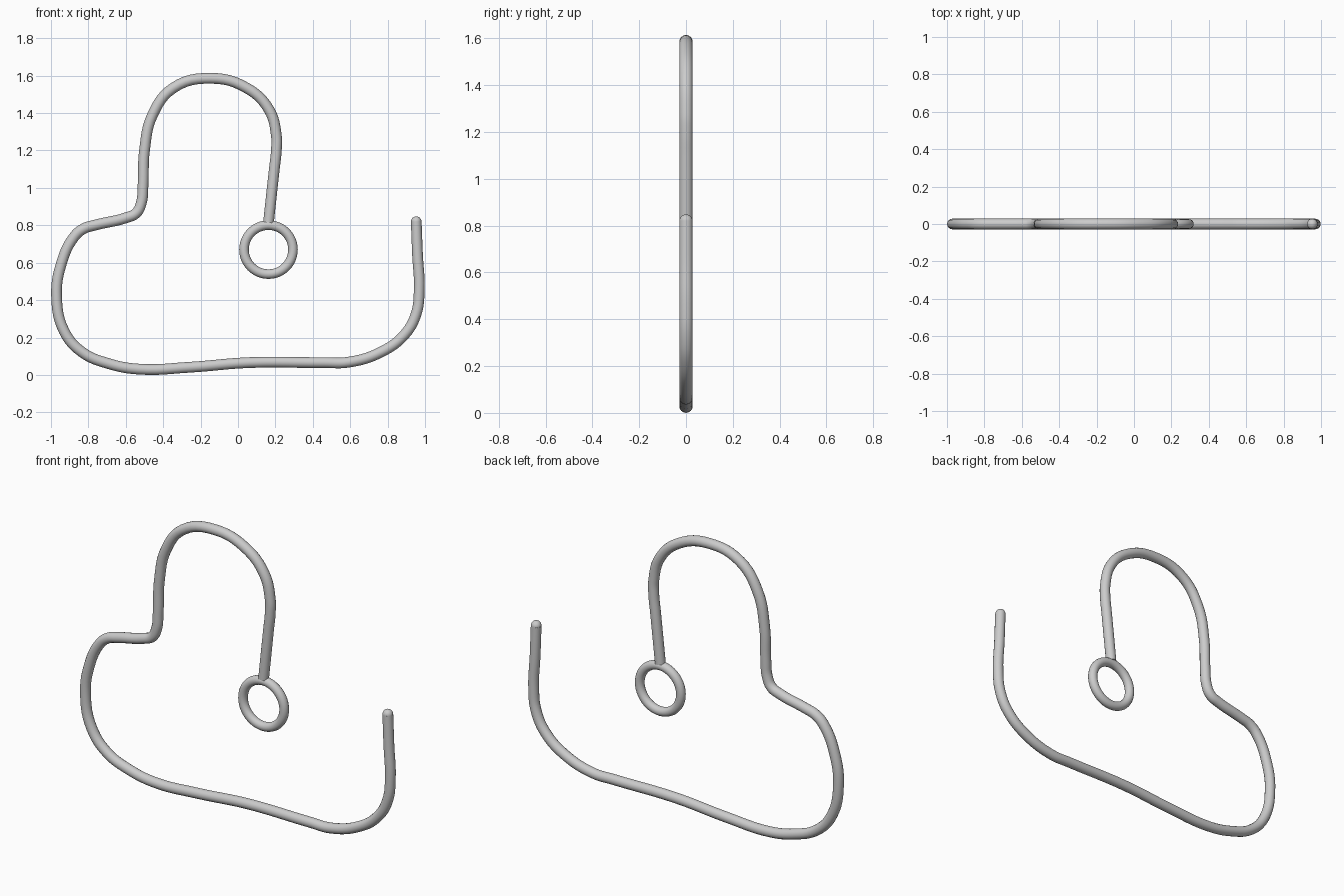
import bpy
import math

if "Cube" in bpy.data.objects:
    bpy.data.objects.remove(bpy.data.objects["Cube"])

R = 0.0285  # wire radius

# Wire centreline (x, z), from the free right end round to the ring
path = [
    (0.953, 0.82), (0.96, 0.64), (0.969, 0.46), (0.952, 0.325), (0.89, 0.215),
    (0.77, 0.125), (0.59, 0.068), (0.46, 0.066), (0.06, 0.066), (-0.26, 0.041),
    (-0.53, 0.031), (-0.69, 0.06), (-0.835, 0.123), (-0.93, 0.235), (-0.97, 0.42),
    (-0.946, 0.59), (-0.875, 0.74), (-0.825, 0.782), (-0.76, 0.802), (-0.60, 0.84),
    (-0.545, 0.865), (-0.517, 0.92), (-0.508, 1.01), (-0.50, 1.2), (-0.457, 1.39),
    (-0.345, 1.535), (-0.147, 1.586), (0.045, 1.535), (0.165, 1.42), (0.205, 1.28),
    (0.205, 1.2), (0.194, 1.10), (0.163, 0.815),
]

# Bent wire
curve = bpy.data.curves.new("bent_wire", 'CURVE')
curve.dimensions = '3D'
curve.bevel_depth = R
curve.bevel_resolution = 6
curve.resolution_u = 6
curve.use_fill_caps = True
spline = curve.splines.new('BEZIER')
spline.bezier_points.add(len(path) - 1)
for p, (x, z) in zip(spline.bezier_points, path):
    p.co = (x, 0, z)
    p.handle_left_type = p.handle_right_type = 'AUTO'
wire = bpy.data.objects.new("bent_wire", curve)
bpy.context.collection.objects.link(wire)
bpy.context.view_layer.objects.active = wire
wire.select_set(True)
bpy.ops.object.convert(target='MESH')
bpy.ops.object.shade_smooth_by_angle(angle=math.radians(40))

# Small ring at the inner end
bpy.ops.mesh.primitive_torus_add(location=(0.163, 0, 0.67), rotation=(math.pi / 2, 0, 0),
                                 major_radius=0.131, minor_radius=0.0255,
                                 major_segments=48, minor_segments=16)
bpy.context.object.name = "end_ring"
bpy.ops.object.shade_smooth()

# Rounded tip at the free end
bpy.ops.mesh.primitive_uv_sphere_add(segments=20, ring_count=12, radius=R - 0.0005,
                                     location=(0.953, 0, 0.82))
bpy.context.object.name = "rounded_tip"
bpy.ops.object.shade_smooth()
